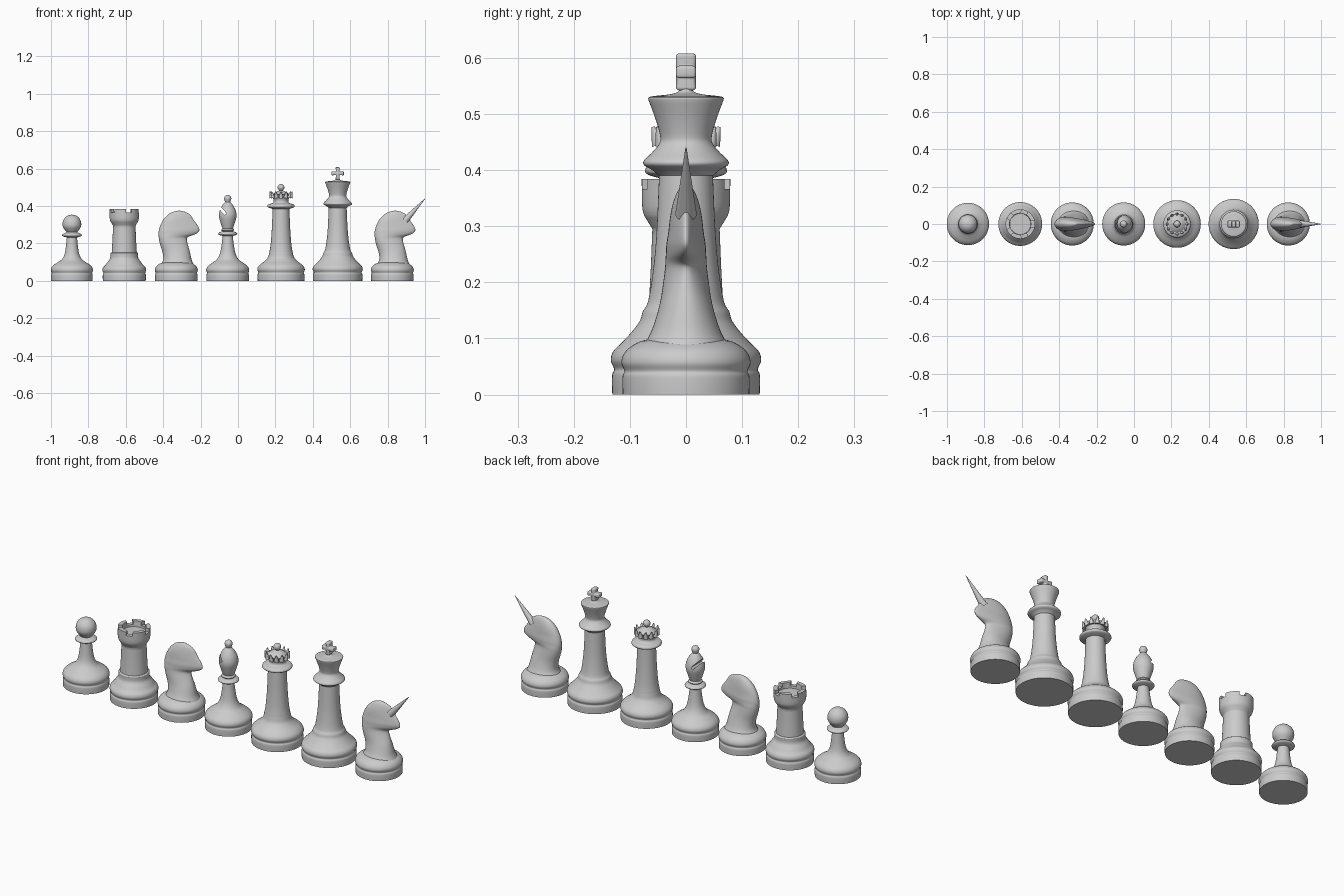
import bpy, bmesh
from math import sin, cos, pi, radians
from mathutils import Vector, Matrix

if "Cube" in bpy.data.objects:
    bpy.data.objects.remove(bpy.data.objects["Cube"])


def finish(bm, name, x=0.0, smooth=40):
    bmesh.ops.remove_doubles(bm, verts=bm.verts, dist=1e-5)
    bmesh.ops.recalc_face_normals(bm, faces=bm.faces)
    me = bpy.data.meshes.new(name)
    bm.to_mesh(me)
    bm.free()
    me.shade_smooth()
    me.set_sharp_from_angle(angle=radians(smooth))
    ob = bpy.data.objects.new(name, me)
    ob.location.x = x
    bpy.context.collection.objects.link(ob)
    return ob


def spline(pts, n=4):
    # smooth curve through the points; a repeated point makes a corner
    p = [Vector(q) for q in pts]
    p = [p[0]] + p + [p[-1]]
    out = []
    for a, b, c, d in zip(p, p[1:], p[2:], p[3:]):
        if (b - c).length < 1e-6:
            continue
        for i in range(n):
            t = i / n
            out.append(0.5 * (2 * b + (c - a) * t + (2 * a - 5 * b + 4 * c - d) * t * t
                              + (3 * b - a - 3 * c + d) * t ** 3))
    return out + [p[-1]]


def bridge(bm, rings):
    for r, s in zip(rings, rings[1:]):
        n = len(r)
        for i in range(n):
            bm.faces.new((r[i], r[(i + 1) % n], s[(i + 1) % n], s[i]))


def lathe(name, pts, x, n=64):
    bm = bmesh.new()
    rings = [[bm.verts.new((max(r, 0) * cos(2 * pi * i / n), max(r, 0) * sin(2 * pi * i / n), z))
              for i in range(n)] for r, z in spline(pts)]
    bridge(bm, rings)
    bmesh.ops.dissolve_degenerate(bm, dist=1e-6, edges=bm.edges)
    return finish(bm, name, x)


def base(R, k=1.0):
    # shared foot with a groove and a rounded shoulder
    return [(0, 0), (0, 0), (R * .98, 0), (R * .98, 0), (R * .985, .02 * k), (R * .98, .034 * k),
            (R * .955, .042 * k), (R, .056 * k), (R * .97, .071 * k), (R * .86, .085 * k)]


def ball(r, z, n=8):
    return [(r * sin(pi * i / n), z - r * cos(pi * i / n)) for i in range(1, n + 1)]


def cut(ob, boxes):
    for size, mat in boxes:
        bm = bmesh.new()
        bmesh.ops.create_cube(bm, size=1, matrix=mat @ Matrix.Diagonal((*size, 1)))
        cutter = finish(bm, "cutter", ob.location.x)
        cutter.hide_render = True
        mod = ob.modifiers.new("cut", 'BOOLEAN')
        mod.operation, mod.object, mod.solver = 'DIFFERENCE', cutter, 'EXACT'
        bpy.context.view_layer.update()
        with bpy.context.temp_override(object=ob, active_object=ob):
            bpy.ops.object.modifier_apply(modifier=mod.name)
        bpy.data.objects.remove(cutter)
    ob.data.set_sharp_from_angle(angle=radians(40))


# pawn
lathe("pawn", base(.113) + [(.074, .1), (.056, .113), (.042, .135), (.034, .17), (.027, .232), (.027, .232),
      (.048, .238), (.053, .245), (.046, .252), (.028, .26), (.028, .26)] + ball(.05, .304)[2:], -.888)

# rook with five notches in the rim
rook = lathe("rook", base(.117) + [(.09, .1), (.076, .12), (.074, .14), (.074, .148), (.067, .152), (.067, .152),
             (.063, .22), (.06, .295), (.06, .295), (.066, .305), (.074, .318), (.074, .318), (.078, .335),
             (.079, .384), (.079, .384), (.058, .384), (.058, .384), (.056, .355), (.056, .355), (0, .355)], -.608)
cut(rook, [((.06, .032, .05), Matrix.Rotation(2 * pi * i / 5, 4, 'Z') @ Matrix.Translation((.07, 0, .391)))
           for i in range(5)])

# bishop with a slanted slit
bishop = lathe("bishop", base(.115) + [(.078, .1), (.058, .115), (.042, .145), (.033, .19), (.027, .24), (.027, .24),
               (.047, .246), (.051, .252), (.045, .259), (.028, .265), (.028, .265), (.035, .272), (.028, .281),
               (.028, .281), (.038, .31), (.047, .345), (.043, .375), (.03, .402), (.014, .422), (.014, .422)]
               + ball(.019, .44)[2:], -.055)
cut(bishop, [((.07, .15, .014), Matrix.Translation((-.034, 0, .382)) @ Matrix.Rotation(radians(48), 4, 'Y'))])

# queen body and crown
qx = .23
lathe("queen", base(.127, 1.05) + [(.088, .105), (.07, .125), (.063, .15), (.061, .16), (.055, .2), (.049, .28),
      (.045, .385), (.045, .385), (.068, .392), (.073, .4), (.066, .409), (.045, .416), (.039, .425),
      (.042, .44), (.055, .462), (.055, .462), (.046, .462), (.046, .462), (.03, .474), (.009, .483), (.009, .483)]
      + ball(.018, .5)[2:], qx)
bm = bmesh.new()
for i in range(12):
    m = (Matrix.Rotation(2 * pi * i / 12, 4, 'Z') @ Matrix.Translation((.054, 0, .461))
         @ Matrix.Rotation(radians(16), 4, 'Y'))
    bmesh.ops.create_cone(bm, cap_ends=True, segments=12, radius1=.012, radius2=.003, depth=.034, matrix=m)
finish(bm, "crown_points", qx)

# king body and cross
kx = .533
lathe("king", base(.134, 1.08) + [(.1, .108), (.083, .13), (.077, .148), (.068, .165), (.06, .21), (.053, .28),
      (.048, .39), (.048, .39), (.06, .4), (.074, .408), (.075, .417), (.06, .432), (.048, .447), (.046, .46),
      (.054, .49), (.067, .525), (.067, .525), (.064, .531), (.03, .535), (.014, .54), (.009, .55), (.009, .55),
      (0, .55)], kx)
bm = bmesh.new()
ring = []
for k in range(4):
    for px, pz in ((.008, .008), (.012, .033), (-.012, .033)):
        a = k * pi / 2
        ring.append((px * cos(a) - pz * sin(a), -.018, px * sin(a) + pz * cos(a) + .575))
face = bm.faces.new([bm.verts.new(c) for c in ring])
ext = bmesh.ops.extrude_face_region(bm, geom=[face])
bmesh.ops.translate(bm, vec=(0, .036, 0), verts=[v for v in ext["geom"] if isinstance(v, bmesh.types.BMVert)])
bmesh.ops.recalc_face_normals(bm, faces=bm.faces)
bmesh.ops.bevel(bm, geom=bm.edges[:], offset=.006, segments=3, profile=.5, affect='EDGES')
finish(bm, "king_cross", kx, 60)

# horse sections from bottom to top: height, back, front, half thickness
HORSE = [(.07, -.1, .1, .095), (.09, -.082, .092, .075), (.11, -.071, .083, .063), (.135, -.07, .077, .054),
         (.165, -.077, .07, .046), (.2, -.088, .06, .04), (.225, -.093, .056, .036), (.236, -.094, .066, .035),
         (.246, -.095, .092, .034), (.256, -.095, .112, .033), (.27, -.093, .123, .032), (.29, -.088, .118, .029),
         (.31, -.079, .104, .027), (.33, -.067, .09, .024), (.346, -.053, .08, .02), (.36, -.036, .066, .015),
         (.37, -.014, .044, .009), (.375, .01, .022, .003)]


def horse(name, x):
    lathe(name + "_base", base(.115) + [(.07, .098), (0, .105)], x)
    bm = bmesh.new()
    n = 48
    rings = []
    for z, xl, xr, h in spline(HORSE, 3):
        f = .45 * min(max((z - .16) / .1, 0), 1)      # head narrows to the nose
        rings.append([bm.verts.new(((xl + xr) / 2 + (xr - xl) / 2 * cos(t),
                                    h * sin(t) * (1 - f * cos(t)), z))
                      for t in (2 * pi * i / n for i in range(n))])
    bridge(bm, rings)
    bm.faces.new(rings[0])
    bm.faces.new(rings[-1])
    finish(bm, name + "_body", x, 60)


horse("knight", -.33)
horse("unicorn", .825)

# unicorn horn
a, b = Vector((.068, 0, .322)), Vector((.175, 0, .44))
m = Matrix.Translation((a + b) / 2) @ (b - a).to_track_quat('Z', 'Y').to_matrix().to_4x4()
bm = bmesh.new()
bmesh.ops.create_cone(bm, cap_ends=True, segments=32, radius1=.019, radius2=.001, depth=(b - a).length, matrix=m)
finish(bm, "unicorn_horn", .825)
